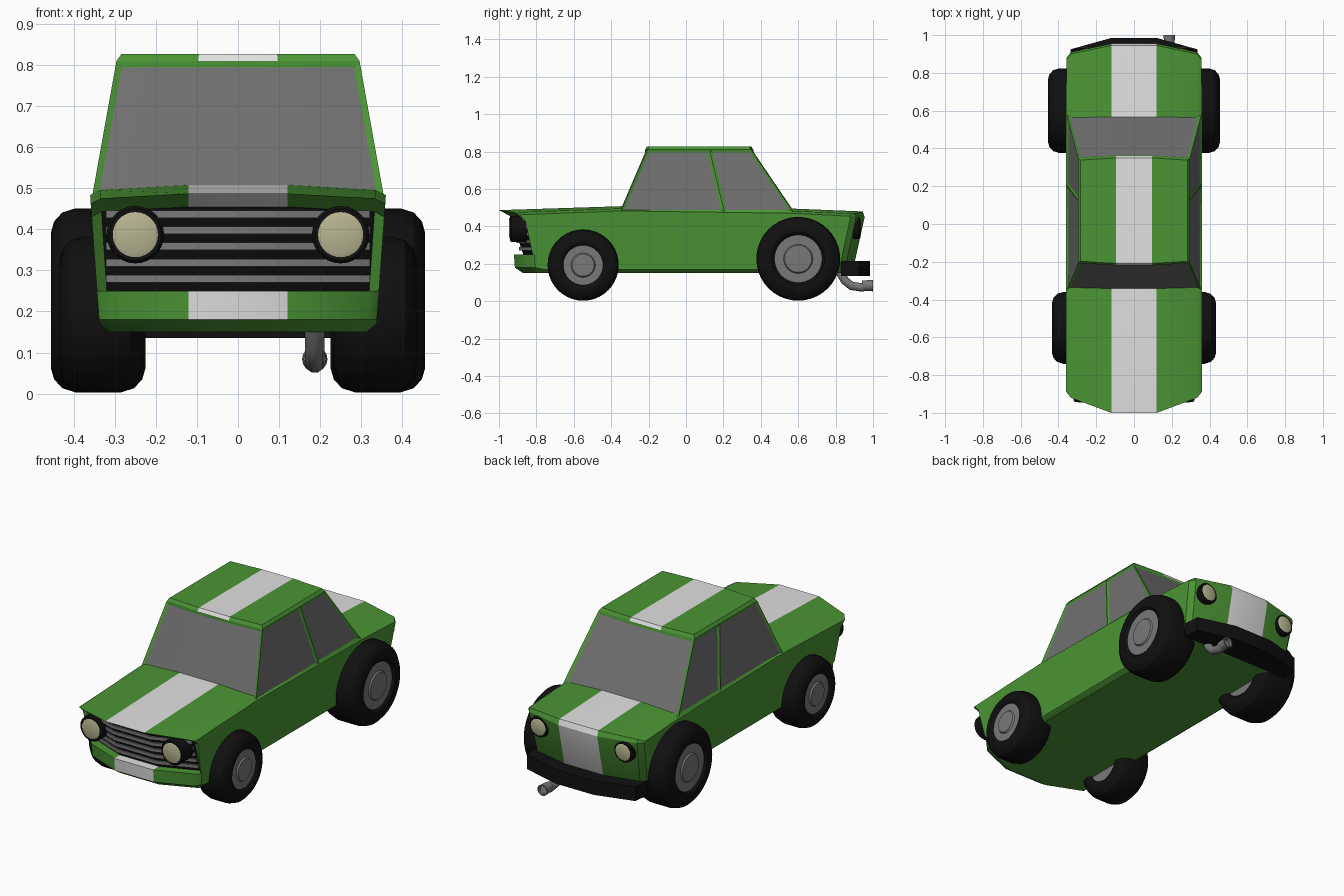
import bpy, bmesh, math
from mathutils import Vector

cube = bpy.data.objects.get("Cube")
if cube:
    bpy.data.objects.remove(cube, do_unlink=True)


def material(name, r, g, b):
    m = bpy.data.materials.new(name)
    m.use_nodes = True
    m.diffuse_color = (r, g, b, 1)
    m.node_tree.nodes["Principled BSDF"].inputs["Base Color"].default_value = (r, g, b, 1)
    return m


GREEN = material("green paint", .07, .30, .035)
WHITE = material("white stripe", .75, .75, .75)
GLASS = material("grey glass", .16, .16, .16)
BLACK = material("black rubber", .005, .005, .005)
METAL = material("grey metal", .19, .19, .19)
LENS = material("cream lens", .47, .46, .28)


def finish(name, bm, mats, angle=30):
    bmesh.ops.recalc_face_normals(bm, faces=bm.faces)
    mesh = bpy.data.meshes.new(name)
    bm.to_mesh(mesh)
    bm.free()
    for m in mats:
        mesh.materials.append(m)
    ob = bpy.data.objects.new(name, mesh)
    bpy.context.collection.objects.link(ob)
    bpy.ops.object.select_all(action='DESELECT')
    ob.select_set(True)
    bpy.context.view_layer.objects.active = ob
    bpy.ops.object.shade_smooth_by_angle(angle=math.radians(angle))
    return ob


def lathe(name, profile, centre, axis, mat, steps=36):
    """Spin (distance along axis, radius) points around an axis through centre."""
    bm = bmesh.new()
    axis, centre = Vector(axis), Vector(centre)
    vs = [bm.verts.new(centre + axis * a + Vector((0, 0, r))) for a, r in profile]
    es = [bm.edges.new(p) for p in zip(vs, vs[1:])]
    bmesh.ops.spin(bm, geom=vs + es, cent=centre, axis=axis,
                   angle=math.tau, steps=steps, use_merge=False)
    bmesh.ops.remove_doubles(bm, verts=bm.verts, dist=1e-5)
    return finish(name, bm, [mat])


def extrude_plan(name, plan, z0, z1, mat):
    """Upright solid from a plan outline."""
    bm = bmesh.new()
    face = bm.faces.new([bm.verts.new((x, y, z0)) for x, y in plan])
    top = bmesh.ops.extrude_face_region(bm, geom=[face])["geom"]
    for v in top:
        if isinstance(v, bmesh.types.BMVert):
            v.co.z = z1
    return finish(name, bm, [mat])


# Lower body: side profiles lofted across the width
PROFILE = [(-1.0, .487), (-.94, .455), (-.87, .25), (-.92, .25), (-.915, .18), (-.87, .15),
           (.86, .15), (.9, .2), (.955, .45), (.945, .48), (.58, .495), (-.35, .508)]
OUTER_Y = {0: -1.0, 1: -.97, 2: -.93}
HALF = [(.12, 0, 0, 0), (.335, .08, .045, .012), (.36, .11, .075, .025)]
columns = [(-x, f, r, d) for x, f, r, d in reversed(HALF)] + HALF

bm = bmesh.new()
loft = []
for x, front, rear, drop in columns:
    outer = abs(x) > .35
    ring = []
    for j, (y, z) in enumerate(PROFILE):
        if outer:
            y = OUTER_Y.get(j, y)
        y += front if y < -.8 else -rear if y > .8 else 0
        z -= drop if z > .45 else 0
        if outer and z < .16:
            z += .02
        px = x * (1 - .2 * max(0, .48 - z)) if abs(x) > .2 else x
        ring.append(bm.verts.new((px, y, z)))
    loft.append(ring)
n = len(PROFILE)
for i, (a, b) in enumerate(zip(loft, loft[1:])):
    for j in range(n):
        k = (j + 1) % n
        f = bm.faces.new((a[j], a[k], b[k], b[j]))
        if j == 1 and 0 < i < 4:
            f.material_index = 2          # grille backing
        elif i == 2 and j not in (1, 4, 5, 6):
            f.material_index = 1          # centre stripe
bm.faces.new(loft[0])
bm.faces.new(loft[-1])
finish("lower_body", bm, [GREEN, WHITE, BLACK])


# Cabin: three rings with recessed windows and a striped roof
def cabin_ring(w, s, front, rear, pillar, z, bow):
    right = [(s, front - bow), (w, front), (w, pillar), (w, rear), (s, rear + bow)]
    left = [(-x, y) for x, y in reversed(right)]
    return [bm.verts.new((x, y, z)) for x, y in right + left]


bm = bmesh.new()
base = cabin_ring(.356, .12, -.35, .575, .205, .476, .012)
edge = cabin_ring(.296, .097, -.207, .348, .125, .81, .012)
cap = cabin_ring(.284, .095, -.197, .338, .125, .827, .012)
walls, rim = [], []
for store, lo, hi in ((walls, base, edge), (rim, edge, cap)):
    for i in range(10):
        j = (i + 1) % 10
        store.append(bm.faces.new((lo[i], lo[j], hi[j], hi[i])))
bm.faces.new(cap[:5])
bm.faces.new(cap[5:])
roof_stripe = bm.faces.new((cap[0], cap[4], cap[5], cap[9]))
for f in (roof_stripe, rim[4], rim[9]):
    f.material_index = 1
bmesh.ops.recalc_face_normals(bm, faces=bm.faces)
windscreen = [walls[8], walls[9], walls[0]]
rear_window = [walls[3], walls[4], walls[5]]
side_windows = [walls[i] for i in (1, 2, 6, 7)]
for region in (windscreen, rear_window):
    bmesh.ops.inset_region(bm, faces=region, thickness=.015, depth=-.006,
                           use_boundary=True, use_even_offset=True)
bmesh.ops.inset_individual(bm, faces=side_windows, thickness=.014, depth=-.006,
                           use_even_offset=True)
for f in windscreen + rear_window + side_windows:
    f.material_index = 2
finish("cabin", bm, [GREEN, WHITE, GLASS], 15)

# Grille bars follow the bowed nose
for i in range(5):
    z = .437 - i * .0393
    y = -.94 + (.455 - z) * .34
    front = [(-.322, y + .066), (-.12, y - .012), (.12, y - .012), (.322, y + .066)]
    back = [(x, py + .03) for x, py in reversed(front)]
    extrude_plan(f"grille_bar_{i + 1}", front + back, z - .009, z + .009, METAL)

# Rear bumper
half = [(.12, .985), (.335, .925), (.345, .83)]
extrude_plan("rear_bumper", half + [(-x, y) for x, y in reversed(half)], .135, .215, BLACK)


# Lamps: black housing with a lens disc
def lamp(name, x, y, z, direction, radius, lens, depth):
    axis = (0, direction, 0)
    lathe(name + "_housing", [(-depth, 0), (-depth, radius), (-.008, radius),
                              (0, radius - .007), (0, lens), (-.006, lens), (-.006, 0)],
          (x, y, z), axis, BLACK, 28)
    lathe(name + "_lens", [(-.01, lens), (-.001, lens), (.003, lens * .8), (.004, 0)],
          (x, y, z), axis, LENS, 28)


# Wheels: rounded tyre and stepped hub
def wheel(name, side, y, inner, outer, radius, hub):
    mid, w = (inner + outer) / 2, (outer - inner) / 2
    right = [(w - .015, hub), (w - .002, hub + .015), (w, radius - .06),
             (w - .008, radius - .032), (w - .028, radius - .01), (w - .06, radius)]
    outline = right + [(-a, r) for a, r in reversed(right)]
    centre, axis = (side * mid, y, radius + .003), (side, 0, 0)
    lathe(name + "_tyre", outline, centre, axis, BLACK, 40)
    cap_r = hub * .62
    lathe(name + "_hub", [(w - .004, 0), (w - .006, cap_r - .006), (w - .014, cap_r),
                          (w - .014, hub + .002), (.02 - w, hub + .002), (.02 - w, 0)],
          centre, axis, METAL, 40)


for side, label in ((1, "left"), (-1, "right")):
    lamp("headlight_" + label, side * .25, -.942, .387, -1, .07, .055, .09)
    lamp("rear_light_" + label, side * .262, .932, .39, 1, .058, .046, .06)
    wheel("front_wheel_" + label, side, -.55, .235, .435, .19, .105)
    wheel("rear_wheel_" + label, side, .6, .225, .456, .224, .126)

# Exhaust: bent pipe with a wider tip
curve = bpy.data.curves.new("exhaust_pipe", 'CURVE')
curve.dimensions = '3D'
curve.bevel_depth = .024
curve.bevel_resolution = 3
curve.use_fill_caps = True
path = [(.82, .16), (.85, .11), (.885, .082), (.94, .074), (.985, .085)]
spline = curve.splines.new('POLY')
spline.points.add(len(path) - 1)
for p, (y, z) in zip(spline.points, path):
    p.co = (.187, y, z, 1)
curve.materials.append(METAL)
bpy.context.collection.objects.link(bpy.data.objects.new("exhaust_pipe", curve))
lathe("exhaust_tip", [(-.06, .026), (0, .031), (0, .024), (-.03, .022), (-.03, 0)],
      (.187, 1.0, .084), (0, 1, 0), METAL, 16)
